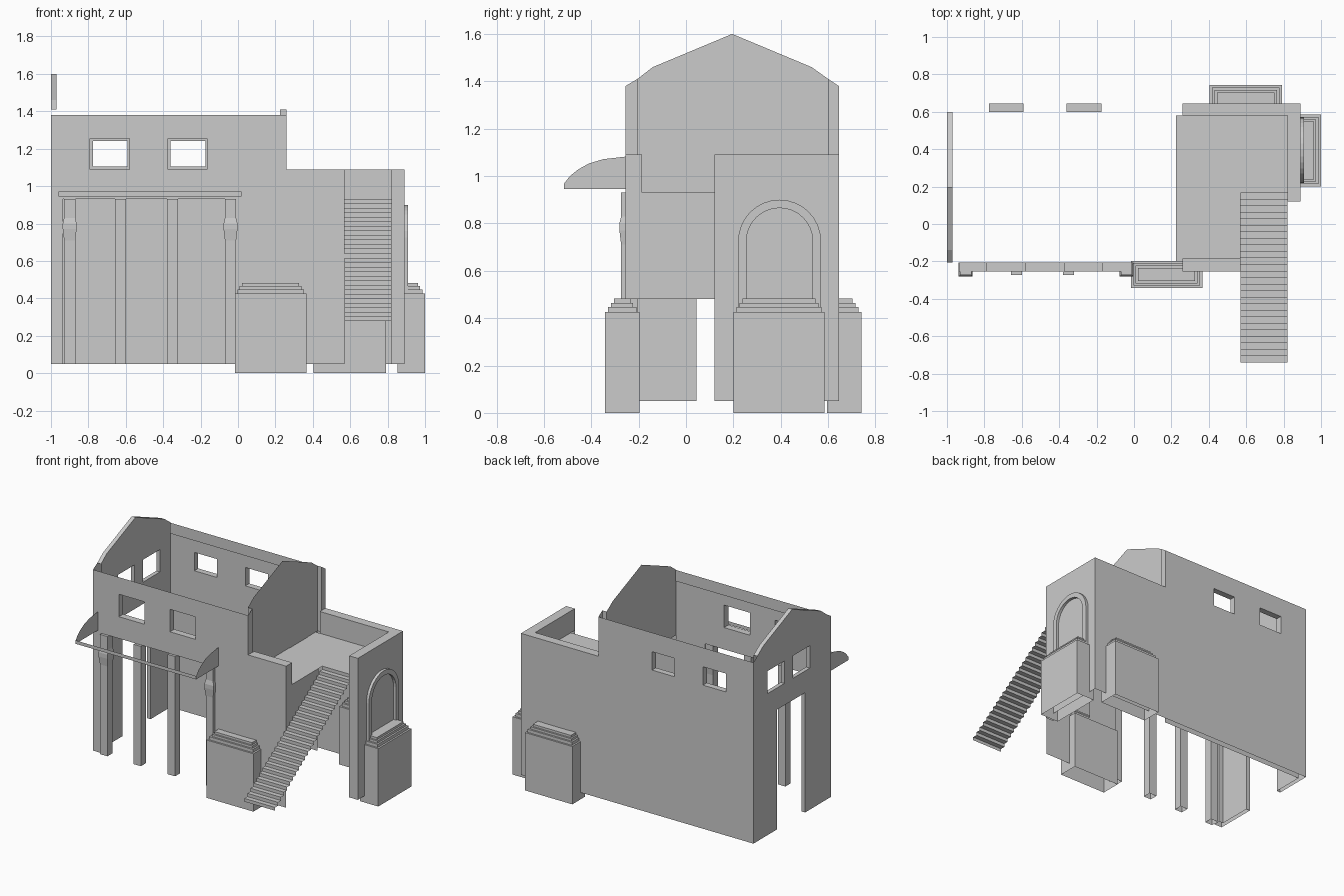
import bpy, bmesh, math

if "Cube" in bpy.data.objects:
    bpy.data.objects.remove(bpy.data.objects["Cube"])

def make(name, verts, faces):
    me = bpy.data.meshes.new(name)
    me.from_pydata(verts, [], faces)
    bm = bmesh.new()
    bm.from_mesh(me)
    bmesh.ops.remove_doubles(bm, verts=bm.verts, dist=0.0005)
    bmesh.ops.recalc_face_normals(bm, faces=bm.faces)
    bm.to_mesh(me)
    bm.free()
    ob = bpy.data.objects.new(name, me)
    bpy.context.collection.objects.link(ob)
    return ob

def pt(axis, pos, u, z):
    return (pos, u, z) if axis == 'x' else (u, pos, z)

def sheet(name, axis, pos, rect, holes=(), top=None):
    """Flat wall (u0, u1, z0, z1) with rectangular holes and an optional top outline."""
    u0, u1, z0, z1 = rect
    us = sorted({u0, u1} | {v for h in holes for v in h[:2] if u0 < v < u1})
    zs = sorted({z0, z1} | {v for h in holes for v in h[2:] if z0 < v < z1})
    verts, faces = [], []
    for a, b in zip(us, us[1:]):
        for c, d in zip(zs, zs[1:]):
            mu, mz = (a + b) / 2, (c + d) / 2
            if any(h[0] < mu < h[1] and h[2] < mz < h[3] for h in holes):
                continue
            n = len(verts)
            verts += [pt(axis, pos, *p) for p in ((a, c), (b, c), (b, d), (a, d))]
            faces.append((n, n + 1, n + 2, n + 3))
    if top:
        n = len(verts)
        verts += [pt(axis, pos, *p) for p in top]
        faces.append(tuple(range(n, n + len(top))))
    return make(name, verts, faces)

def strip(name, axis, a, b, pts, closed=False):
    """Ribbon joining one outline at position a with the same outline at b."""
    n = len(pts)
    verts = [pt(axis, a, *p) for p in pts] + [pt(axis, b, *p) for p in pts]
    faces = [(i, (i + 1) % n, n + (i + 1) % n, n + i) for i in range(n if closed else n - 1)]
    return make(name, verts, faces)

def rect_pts(h):
    return [(h[0], h[2]), (h[1], h[2]), (h[1], h[3]), (h[0], h[3])]

def tower(name, rings):
    """Rectangular stack of (x0, x1, y0, y1, z) rings, open below, capped on top."""
    verts, faces = [], []
    for x0, x1, y0, y1, z in rings:
        verts += [(x0, y0, z), (x1, y0, z), (x1, y1, z), (x0, y1, z)]
    for k in range(len(rings) - 1):
        for i in range(4):
            j = (i + 1) % 4
            faces.append((4 * k + i, 4 * k + j, 4 * k + 4 + j, 4 * k + 4 + i))
    n = len(verts)
    faces.append((n - 4, n - 3, n - 2, n - 1))
    return make(name, verts, faces)

YF, YB, IF, IB = -0.255, 0.645, -0.205, 0.60
BASE, EAVE, FLOOR, PAR = 0.05, 1.38, 0.93, 1.09

# front and back walls, outer and inner skins
front_win = [(-0.79, -0.58, 1.09, 1.255), (-0.375, -0.165, 1.09, 1.255)]
back_win = [(a + .015, b - .01, c + .015, d - .015) for a, b, c, d in front_win]
portico = (-0.935, -0.01, 0.0, FLOOR)
for label, yo, yi, wins, gap in (("front", YF, IF, front_win, [portico]),
                                 ("back", YB, IB, back_win, [])):
    sheet(label + "_wall_outer", 'y', yo, (-1, 0.26, BASE, EAVE), wins + gap)
    sheet(label + "_wall_inner", 'y', yi, (-0.97, 0.225, BASE, 1.33), wins + gap)
    for w in wins:
        strip(label + "_window_reveal", 'y', yo, yi, rect_pts(w), True)
    # wall end beside the terrace
    make(label + "_wall_end", [(0.26, yo, FLOOR), (0.26, yi, FLOOR), (0.26, yi, 1.41), (0.26, yo, EAVE),
         (0.225, yi, FLOOR), (0.225, yi, 1.41)], [(0, 1, 2, 3), (1, 4, 5, 2)])
strip("portico_soffit", 'y', YF, IF, [(-0.935, BASE), (-0.935, FLOOR), (-0.01, FLOOR), (-0.01, BASE)])

# left gable wall with two windows and a doorway
ridge = [(IF, 1.41), (-0.14, 1.46), (0.195, 1.6), (0.53, 1.46), (IB, 1.41)]
side_holes = [(-0.01, 0.185, 1.09, 1.255), (0.285, 0.48, 1.09, 1.255), (0.045, 0.37, 0.0, FLOOR)]
sheet("left_gable_outer", 'x', -1, (YF, YB, BASE, EAVE), side_holes,
      [(YF, EAVE)] + ridge + [(YB, EAVE)])
sheet("left_gable_inner", 'x', -0.97, (IF, IB, BASE, EAVE), side_holes,
      [(IF, EAVE)] + ridge + [(IB, EAVE)])
strip("left_gable_cap", 'x', -1, -0.97, ridge)
for h in side_holes[:2]:
    strip("side_window_reveal", 'x', -1, -0.97, rect_pts(h), True)
strip("doorway_reveal", 'x', -1, -0.97, [(0.045, BASE), (0.045, FLOOR), (0.37, FLOOR), (0.37, BASE)])

# right gable above the terrace, with its door
sheet("right_gable", 'x', 0.225, (IF, IB, FLOOR, EAVE), (), [(IF, EAVE)] + ridge + [(IB, EAVE)])
sheet("terrace_door", 'x', 0.228, (0.275, 0.485, FLOOR, 1.31))

# terrace block: walls, parapets and floor
sheet("terrace_front_wall", 'y', YF, (0.26, 0.57, BASE, PAR))
sheet("terrace_back_wall", 'y', YB, (0.26, 0.89, BASE, PAR))
sheet("terrace_right_wall", 'x', 0.89, (0.12, YB, BASE, PAR))
sheet("right_wall_front_end", 'y', 0.12, (0.82, 0.89, BASE, PAR))
sheet("stair_side_wall", 'x', 0.57, (YF, 0.12, 0.48, FLOOR))
sheet("front_parapet_end", 'x', 0.57, (YF, -0.185, FLOOR, PAR))
sheet("front_parapet_inner", 'y', -0.185, (0.26, 0.57, FLOOR, PAR))
sheet("back_parapet_inner", 'y', 0.58, (0.26, 0.82, FLOOR, PAR))
sheet("right_parapet_inner", 'x', 0.82, (0.12, 0.58, FLOOR, PAR))

def flat(name, x0, x1, y0, y1, z):
    make(name, [(x0, y0, z), (x1, y0, z), (x1, y1, z), (x0, y1, z)], [(0, 1, 2, 3)])

flat("front_parapet_cap", 0.26, 0.57, YF, -0.185, PAR)
flat("back_parapet_cap", 0.26, 0.89, 0.58, YB, PAR)
flat("right_parapet_cap", 0.82, 0.89, 0.12, 0.58, PAR)
flat("terrace_floor_left", 0.225, 0.57, -0.2, 0.58, FLOOR)
flat("terrace_floor_right", 0.57, 0.82, 0.165, 0.58, FLOOR)

# open zigzag stair
n = 26
run, rise = 0.905 / n, 0.65 / (n + 1)
steps = [(-0.74, 0.28)]
for i in range(n):
    y, z = -0.74 + i * run, 0.28 + (i + 1) * rise
    steps += [(y, z), (y + run, z)]
steps.append((0.165, FLOOR))
strip("stair", 'x', 0.57, 0.82, steps)

# portico columns, the outer two swelling slightly near the top
for i, cx in enumerate((-0.9, -0.628, -0.35, -0.04)):
    prof = [(0.03, BASE), (0.03, 0.71), (0.037, 0.77), (0.037, 0.8), (0.03, 0.83), (0.03, FLOOR)]
    if i in (1, 2):
        prof = [prof[0], prof[-1]]
    tower("portico_column", [(cx - r, cx + r, -0.244 - r, -0.244 + r, z) for r, z in prof])

# awning frame: two curved cheeks and a front bar
cheek = [(YF, 0.945), (-0.515, 0.945), (-0.515, 0.968), (-0.49, 1.0), (-0.455, 1.028),
         (-0.41, 1.053), (-0.35, 1.071), (YF, 1.082)]
for x in (-0.96, 0.02):
    make("awning_cheek", [(x, y, z) for y, z in cheek], [tuple(range(len(cheek)))])
sheet("awning_bar", 'y', -0.515, (-0.96, 0.02, 0.945, 0.97))

# stepped pedestals on three sides
def pedestal(name, x0, x1, y0, y1):
    rings = [(x0, x1, y0, y1, 0)]
    z, d = 0.425, 0.0
    for d2, z2 in ((0.013, 0.448), (0.026, 0.465), (0.038, 0.482)):
        rings.append((x0 + d, x1 - d, y0 + d, y1 - d, z))
        d = d2
        rings.append((x0 + d, x1 - d, y0 + d, y1 - d, z))
        z = z2
    rings.append((x0 + d, x1 - d, y0 + d, y1 - d, z))
    tower(name, rings)

pedestal("front_pedestal", -0.017, 0.365, -0.343, -0.197)
pedestal("back_pedestal", 0.405, 0.79, 0.595, 0.742)
pedestal("right_pedestal", 0.852, 1.0, 0.2, 0.585)

# flat door panels above the pedestals
sheet("front_panel", 'y', YF - 0.002, (0.065, 0.28, 0.45, 0.89))
sheet("back_panel", 'y', YB + 0.002, (0.49, 0.705, 0.45, 0.89))

# arched surround on the right wall
def arch_outline(r):
    arc = [(0.395 + r * math.cos(t), 0.725 + r * math.sin(t))
           for t in (math.pi * k / 16 for k in range(17))]
    return [(0.395 + r, 0.43)] + arc + [(0.395 - r, 0.43)]

outer, inner = arch_outline(0.175), arch_outline(0.14)
m = len(outer)
make("arch_face", [(0.91, *p) for p in outer + inner],
     [(i, i + 1, m + i + 1, m + i) for i in range(m - 1)])
strip("arch_outer_edge", 'x', 0.89, 0.91, outer)
strip("arch_inner_edge", 'x', 0.89, 0.91, inner)
